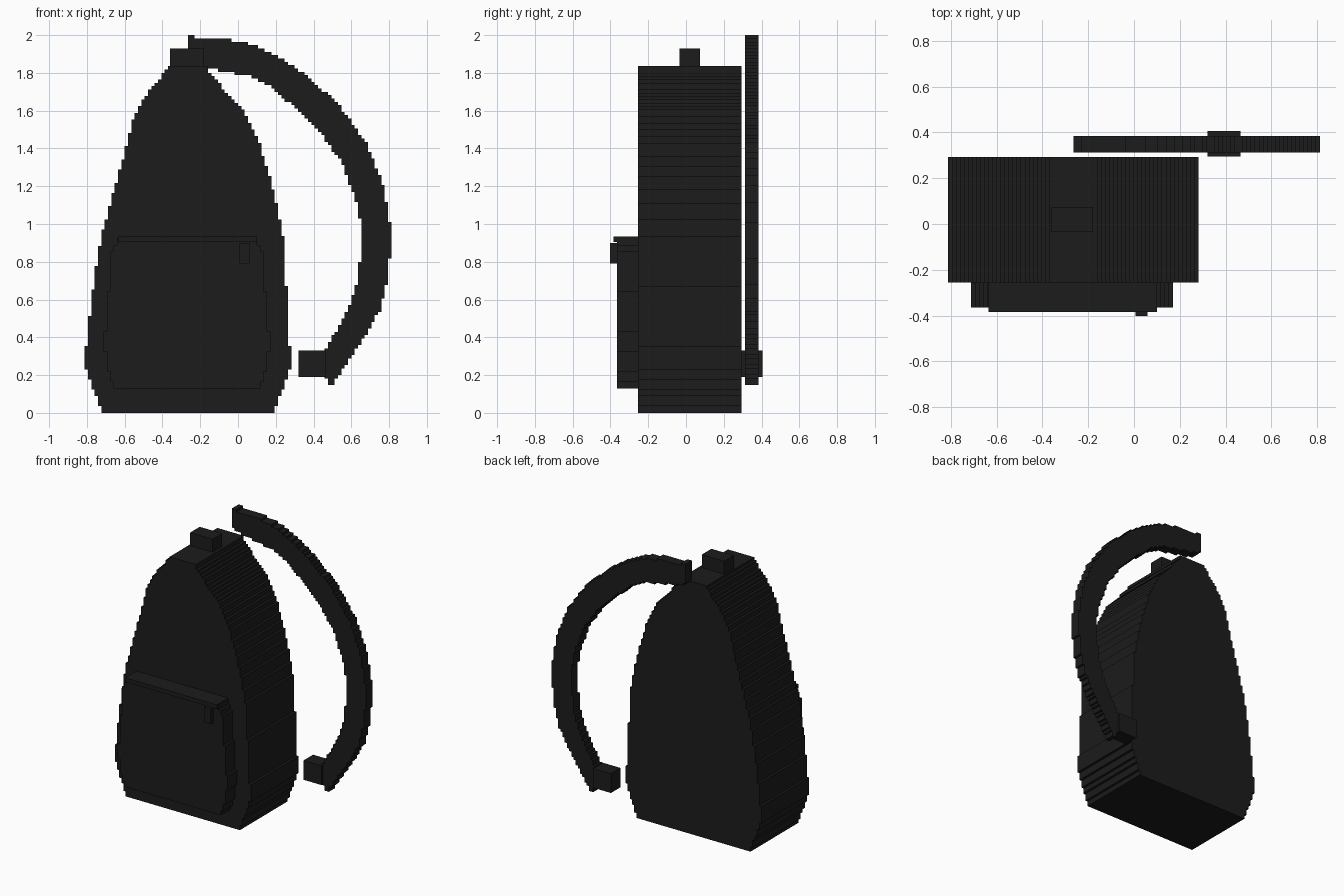
import bpy, bmesh, math
from mathutils import Vector

CELL = 0.01765  # size of one stair step

old = bpy.data.objects.get("Cube")
if old:
    bpy.data.objects.remove(old)

black = bpy.data.materials.new("black_fabric")
black.use_nodes = True
colour = (0.0113, 0.0113, 0.0113, 1)
black.diffuse_color = colour
black.node_tree.nodes["Principled BSDF"].inputs["Base Color"].default_value = colour


def finish(name, bm):
    mesh = bpy.data.meshes.new(name)
    bmesh.ops.recalc_face_normals(bm, faces=bm.faces)
    bm.to_mesh(mesh)
    bm.free()
    mesh.materials.append(black)
    obj = bpy.data.objects.new(name, mesh)
    bpy.context.collection.objects.link(obj)
    return obj


def box(name, x, y, z):
    """Box from three (low, high) ranges."""
    bm = bmesh.new()
    bmesh.ops.create_cube(bm, size=1)
    for v in bm.verts:
        v.co = [r[0] if c < 0 else r[1] for c, r in zip(v.co, (x, y, z))]
    return finish(name, bm)


def inside(x, z, outline):
    hit = False
    for (ax, az), (bx, bz) in zip(outline, outline[1:] + outline[:1]):
        if (az > z) != (bz > z) and x < ax + (bx - ax) * (z - az) / (bz - az):
            hit = not hit
    return hit


def stepped_slab(name, outline, y, origin):
    """Fill an outline with square cells and extrude it along y."""
    ox, oz = origin
    xs, zs = zip(*outline)
    columns = range(math.floor((min(xs) - ox) / CELL), math.ceil((max(xs) - ox) / CELL))
    rows = range(math.floor((min(zs) - oz) / CELL), math.ceil((max(zs) - oz) / CELL))
    bm = bmesh.new()
    corners = {}

    def corner(i, k):
        if (i, k) not in corners:
            corners[i, k] = bm.verts.new((ox + i * CELL, y[0], oz + k * CELL))
        return corners[i, k]

    for k in rows:
        for i in columns:
            if inside(ox + (i + 0.5) * CELL, oz + (k + 0.5) * CELL, outline):
                bm.faces.new((corner(i, k), corner(i + 1, k),
                              corner(i + 1, k + 1), corner(i, k + 1)))
    made = bmesh.ops.extrude_face_region(bm, geom=bm.faces[:], use_keep_orig=True)
    moved = [g for g in made["geom"] if isinstance(g, bmesh.types.BMVert)]
    bmesh.ops.translate(bm, verts=moved, vec=Vector((0, y[1] - y[0], 0)))
    return finish(name, bm)


def two_sided(centre, right, left):
    """Closed outline from (half width, height) pairs of each side."""
    return ([(centre + w, z) for w, z in right]
            + [(centre - w, z) for w, z in reversed(left)])


# Main bag body: shared foot, fuller right flank, straighter left flank
BODY_X = -0.265
foot = [(0.46, 0), (0.465, 0.03), (0.5, 0.12), (0.53, 0.2), (0.55, 0.25), (0.55, 0.34)]
full_flank = [(0.535, 0.36), (0.53, 0.65), (0.515, 0.67), (0.51, 0.91), (0.49, 1),
              (0.47, 1.1), (0.435, 1.24), (0.4, 1.34), (0.375, 1.45), (0.33, 1.53),
              (0.28, 1.62), (0.21, 1.69), (0.135, 1.78), (0.09, 1.836)]
slim_flank = [(0.535, 0.36), (0.52, 0.52), (0.49, 0.75), (0.46, 0.93), (0.435, 1.02),
              (0.385, 1.2), (0.335, 1.38), (0.29, 1.56), (0.225, 1.68), (0.1, 1.836)]
stepped_slab("bag_body", two_sided(BODY_X, foot + full_flank, foot + slim_flank),
             (-0.255, 0.293), (BODY_X, 0))

# Top handle
box("top_handle", (-0.36, -0.18), (-0.035, 0.075), (1.83, 1.93))

# Front pocket with its zip band and pull
POCKET_X = -0.27
pocket = [(0.38, 0.13), (0.385, 0.16), (0.405, 0.18), (0.42, 0.25), (0.435, 0.345),
          (0.435, 0.42), (0.425, 0.43), (0.42, 0.64), (0.405, 0.65), (0.4, 0.86),
          (0.385, 0.87), (0.37, 0.92)]
stepped_slab("front_pocket", two_sided(POCKET_X, pocket, pocket),
             (-0.365, -0.255), (POCKET_X, 0.13))
box("pocket_zip_band", (-0.635, 0.1), (-0.385, -0.255), (0.905, 0.935))
box("pocket_zip_pull", (0.007, 0.06), (-0.402, -0.36), (0.79, 0.9))

# Curved shoulder strap
outer = [(-0.265, 2), (-0.235, 2), (-0.235, 1.983), (-0.09, 1.98), (0.03, 1.965),
         (0.15, 1.92), (0.24, 1.87), (0.345, 1.8), (0.525, 1.64), (0.68, 1.43),
         (0.77, 1.2), (0.8, 1.05), (0.812, 0.92), (0.795, 0.72), (0.755, 0.55),
         (0.675, 0.41), (0.505, 0.15)]
inner = [(0.485, 0.15), (0.42, 0.25), (0.47, 0.35), (0.54, 0.47), (0.595, 0.57),
         (0.63, 0.69), (0.65, 0.84), (0.65, 0.98), (0.635, 1.09), (0.555, 1.315),
         (0.425, 1.5), (0.25, 1.66), (0.155, 1.74), (0.075, 1.78),
         (-0.15, 1.825), (-0.235, 1.84), (-0.265, 1.86)]
stepped_slab("shoulder_strap", outer + inner, (0.312, 0.385), (BODY_X, 2))

# Buckle at the lower end of the strap
box("strap_buckle", (0.32, 0.465), (0.295, 0.405), (0.19, 0.33))
